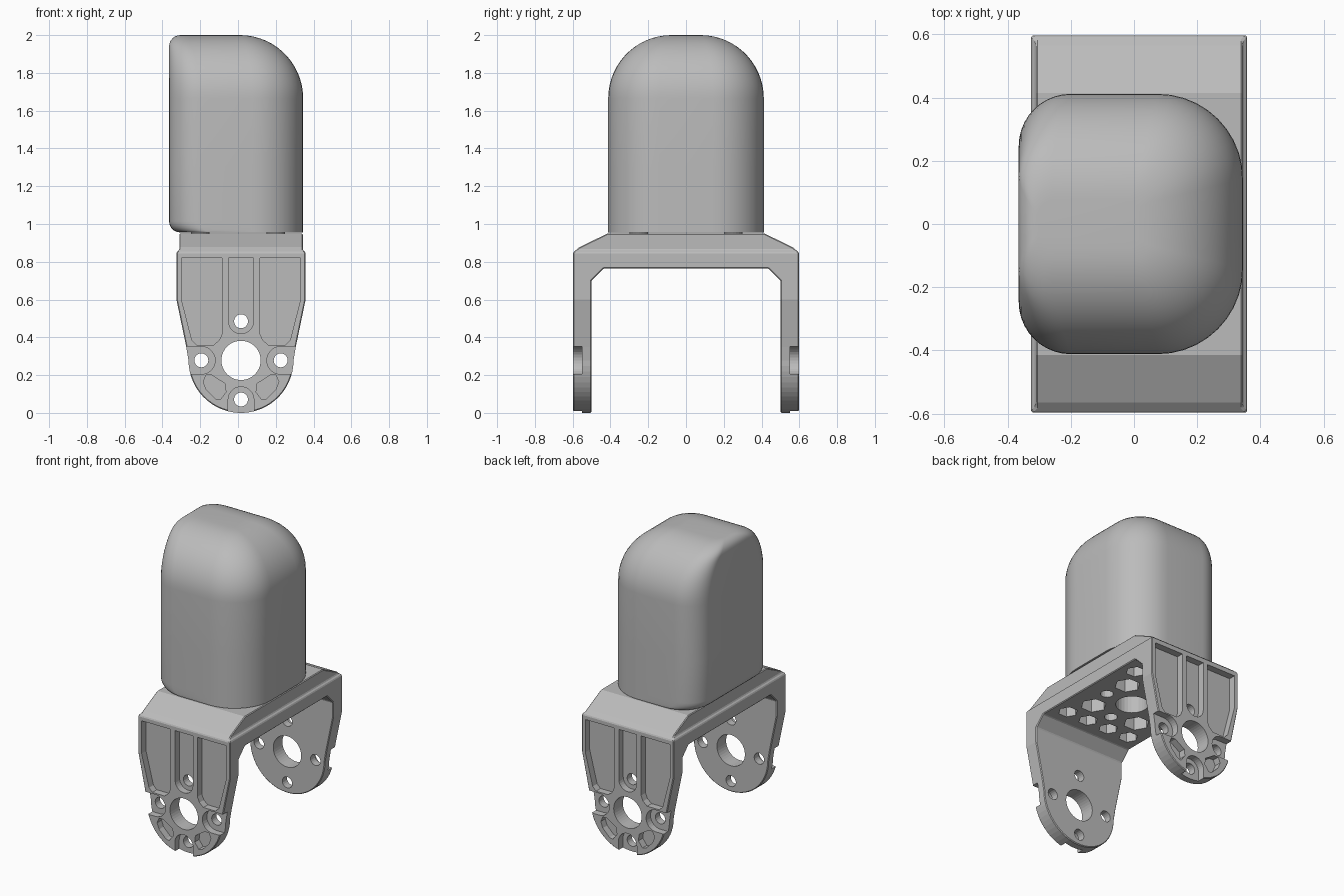
import bpy, bmesh, math
from mathutils import Vector

cube = bpy.data.objects.get("Cube")
if cube:
    bpy.data.objects.remove(cube, do_unlink=True)

CX = 0.016          # bracket centre line
HUB = 0.278         # pivot height and hub radius

grey = bpy.data.materials.new("plain_grey")
grey.use_nodes = True
colour = (0.5, 0.5, 0.5, 1)
grey.diffuse_color = colour
grey.node_tree.nodes["Principled BSDF"].inputs["Base Color"].default_value = colour


def make_object(name, bm):
    bmesh.ops.recalc_face_normals(bm, faces=bm.faces)
    mesh = bpy.data.meshes.new(name)
    bm.to_mesh(mesh)
    bm.free()
    mesh.materials.append(grey)
    ob = bpy.data.objects.new(name, mesh)
    bpy.context.collection.objects.link(ob)
    return ob


def prism(name, points, axis, a, b):
    """Extrude a flat outline along x, y or z from a to b."""
    place = {"x": lambda u, v, w: (w, u, v),
             "y": lambda u, v, w: (u, w, v),
             "z": lambda u, v, w: (u, v, w)}[axis]
    bm = bmesh.new()
    low, high = ([bm.verts.new(place(u, v, w)) for u, v in points] for w in (a, b))
    bm.faces.new(low)
    bm.faces.new(high)
    n = len(points)
    for i in range(n):
        j = (i + 1) % n
        bm.faces.new((low[i], low[j], high[j], high[i]))
    return make_object(name, bm)


def arc(cx, cy, r, start, end, steps):
    angles = [math.radians(start + (end - start) * i / steps) for i in range(steps + 1)]
    return [(cx + r * math.cos(t), cy + r * math.sin(t)) for t in angles]


def circle(cx, cy, r, sides=28):
    return arc(cx, cy, r, 0, 360, sides)[:-1]


def channel(cx, cy, r, heading, length):
    """Round-ended slot running off in the heading direction."""
    pts = arc(cx, cy, r, heading + 90, heading + 270, 14)
    t = math.radians(heading)
    step = Vector((math.cos(t), math.sin(t))) * length
    return pts + [tuple(Vector(pts[-1]) + step), tuple(Vector(pts[0]) + step)]


def apply(ob, mod):
    bpy.context.view_layer.objects.active = ob
    bpy.ops.object.modifier_apply(modifier=mod.name)


def boolean(ob, other, operation="DIFFERENCE"):
    mod = ob.modifiers.new("boolean", "BOOLEAN")
    mod.operation, mod.object, mod.solver = operation, other, "EXACT"
    apply(ob, mod)
    bpy.data.objects.remove(other, do_unlink=True)


def mirrored(half):
    return half + [(-u, v) for u, v in reversed(half)]


# Bracket: U-shaped side profile crossed with the tapered front outline
u_half = [(0.435, 0.765), (0.5, 0.70), (0.5, -0.1), (0.597, -0.1),
          (0.597, 0.85), (0.565, 0.877), (0.415, 0.95)]
bracket = prism("bracket", mirrored(u_half), "x", -0.6, 0.6)
front_half = [(0.327, 1.1), (0.327, 0.862), (0.342, 0.85), (0.342, 0.6), (0.29, 0.35)]
front_half += arc(0, HUB, HUB, 0, -87, 14)
outline = [(u + CX, v) for u, v in mirrored(front_half)]
boolean(bracket, prism("cutter", outline, "y", -0.8, 0.8), "INTERSECT")
bev = bracket.modifiers.new("edge_chamfer", "BEVEL")
bev.width, bev.segments, bev.angle_limit = 0.005, 1, math.radians(30)
apply(bracket, bev)

# Leg pockets and holes, the same on both legs
panel = [(0.315, 0.82), (0.1, 0.82), (0.1, 0.42), (0.115, 0.385),
         (0.145, 0.36), (0.235, 0.36), (0.26, 0.385), (0.315, 0.6)]
toe = [(0.20, 0.165), (0.185, 0.2), (0.155, 0.2), (0.085, 0.155),
       (0.08, 0.11), (0.11, 0.07), (0.135, 0.075), (0.185, 0.125)]
pockets = [channel(0, 0.485, 0.066, 90, 0.335), channel(0, 0.07, 0.068, 270, 0.2),
           channel(0.21, HUB, 0.073, 0, 0.2), channel(-0.21, HUB, 0.073, 180, 0.2)]
for m in (1, -1):
    pockets += [[(m * u, v) for u, v in shape] for shape in (panel, toe)]
holes = [circle(0, HUB, 0.104, 40)]
holes += [circle(u, HUB + v, 0.037, 20) for u, v in ((0.21, 0), (-0.21, 0), (0, 0.207), (0, -0.207))]
for side in (-1, 1):
    for shapes, start in ((pockets, 0.55), (holes, 0.4)):
        for shape in shapes:
            shifted = [(u + CX, v) for u, v in shape]
            boolean(bracket, prism("cutter", shifted, "y", side * start, side * 0.7))

# Underside: round sockets in the middle, hexagonal sockets around them
sockets = [(0, 0, 0.1, 28)]
sockets += [(u, v, 0.04, 16) for u, v in ((0.2, 0), (-0.2, 0), (0, 0.2), (0, -0.2))]
for mx in (1, -1):
    for my in (1, -1):
        sockets += [(mx * 0.17, my * 0.16, 0.08, 6), (mx * 0.08, my * 0.32, 0.06, 6),
                    (mx * 0.24, my * 0.32, 0.06, 6)]
for u, v, r, sides in sockets:
    boolean(bracket, prism("cutter", circle(u + CX, v, r, sides), "z", 0.6, 0.9))

# Spacer pads between bracket and body
for i, (u, v) in enumerate(((-0.2, -0.25), (0.2, -0.25), (-0.2, 0.25), (0.2, 0.25))):
    prism(f"spacer_pad_{i + 1}", circle(u, v, 0.05, 20), "z", 0.945, 0.957)


# Body: stacked rounded sections with a domed top and one flat side
def section(z):
    dome, fillet = 0.335, 0.06
    up = max(0, z - (2 - dome))
    inset = dome - math.sqrt(max(0, dome ** 2 - up ** 2))
    near = max(z - (2 - fillet), (0.955 + fillet) - z, 0)
    trim = fillet - math.sqrt(max(0, fillet ** 2 - near ** 2))
    x0, x1, y = -0.365 + trim, 0.345 - inset, 0.412 - inset
    big, small = max(0.27 - inset * 0.75, 0.03), max(0.165 - inset * 0.33, 0.05)
    corners = [(x1 - big, y - big, big, 0), (x0 + small, y - small, small, 90),
               (x0 + small, small - y, small, 180), (x1 - big, big - y, big, 270)]
    return [(u, v, z) for cx, cy, r, a in corners for u, v in arc(cx, cy, r, a, a + 90, 10)]


levels = [0.955 + 0.06 * (1 - math.cos(math.radians(a))) for a in range(0, 91, 18)]
levels += [1.3] + [1.665 + 0.335 * math.sin(math.radians(a)) for a in range(0, 91, 6)]
bm = bmesh.new()
rings = [[bm.verts.new(p) for p in section(z)] for z in levels]
for low, high in zip(rings, rings[1:]):
    for i in range(len(low)):
        j = (i + 1) % len(low)
        bm.faces.new((low[i], low[j], high[j], high[i]))
bm.faces.new(rings[0])
bm.faces.new(rings[-1])
body = make_object("rounded_body", bm)
bpy.ops.object.select_all(action="DESELECT")
body.select_set(True)
bpy.context.view_layer.objects.active = body
bpy.ops.object.shade_smooth_by_angle(angle=math.radians(35))
